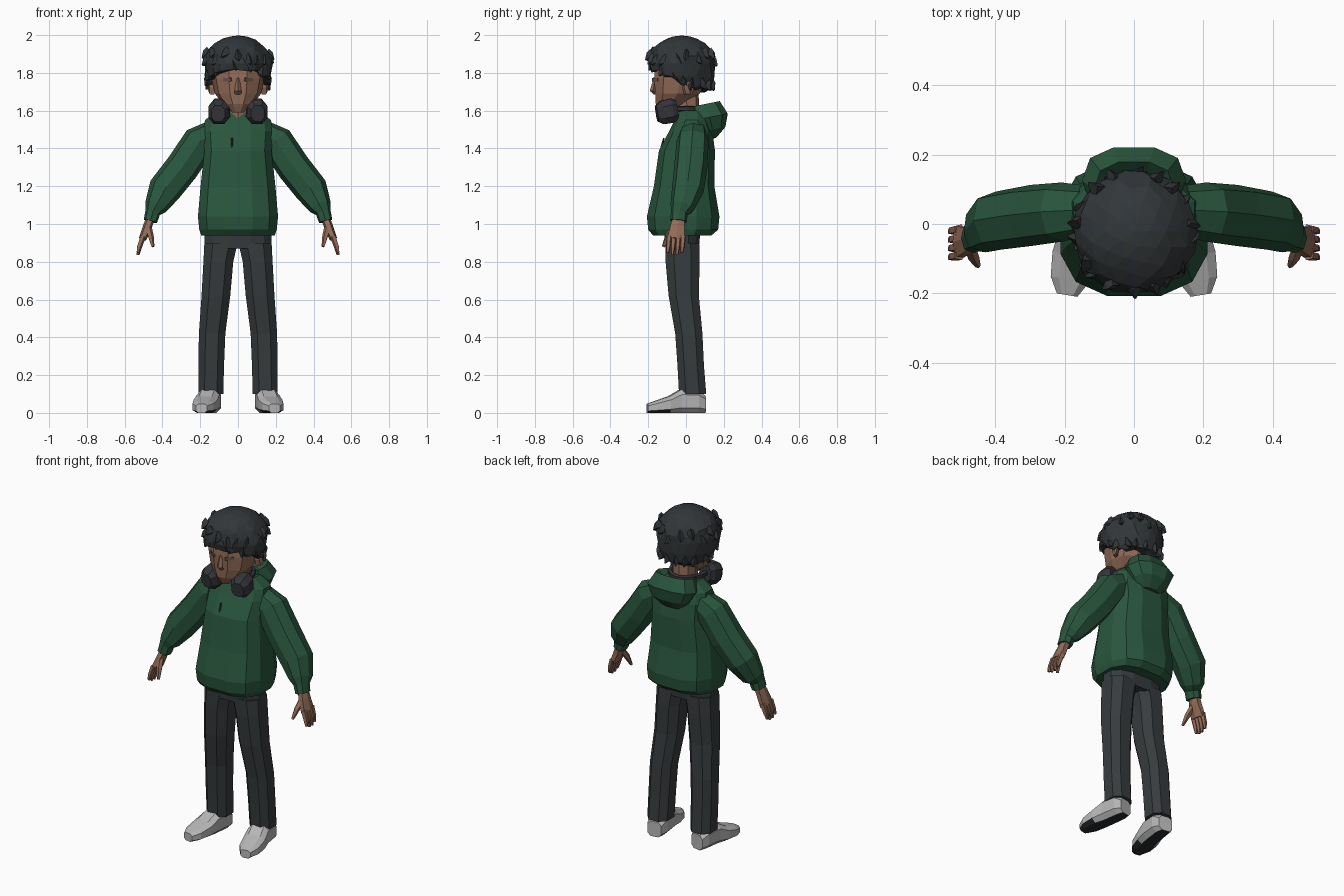
import bpy, bmesh, math, random
from mathutils import Vector

random.seed(4)
if "Cube" in bpy.data.objects:
    bpy.data.objects.remove(bpy.data.objects["Cube"])


def material(name, r, g, b):
    m = bpy.data.materials.new(name)
    m.use_nodes = True
    m.diffuse_color = (r, g, b, 1)
    node = m.node_tree.nodes["Principled BSDF"]
    node.inputs["Base Color"].default_value = (r, g, b, 1)
    node.inputs["Roughness"].default_value = 0.9
    return m


GREEN = material("hoodie_green", 0.022, 0.092, 0.046)
DARK = material("trouser_charcoal", 0.038, 0.044, 0.047)
HAIR = material("hair_charcoal", 0.032, 0.037, 0.040)
SKIN = material("skin_brown", 0.29, 0.15, 0.098)
SHOE = material("shoe_grey", 0.47, 0.47, 0.47)
SOLE = material("sole_black", 0.022, 0.025, 0.028)
PHONE = material("headphone_grey", 0.035, 0.036, 0.042)
LID = material("eyelid_taupe", 0.15, 0.10, 0.08)
Z = Vector((0, 0, 1))
Y = Vector((0, 1, 0))


def finish(bm, name, mats, rule=None):
    bmesh.ops.recalc_face_normals(bm, faces=bm.faces[:])
    if rule:
        for f in bm.faces:
            f.material_index = rule(f)
    me = bpy.data.meshes.new(name)
    bm.to_mesh(me)
    bm.free()
    for m in mats:
        me.materials.append(m)
    ob = bpy.data.objects.new(name, me)
    bpy.context.collection.objects.link(ob)
    return ob


def loft(bm, rings, n=10, power=0.8, axis=None, ref=Y, side=1, half=False):
    """Skin rings (x, y, z, radius_u, radius_v) strung along a path."""
    angles = [2 * math.pi * (i + 0.5 * half) / n for i in range(n)]
    bend = lambda v: math.copysign(abs(v) ** power, v) if abs(v) > 1e-6 else 0
    cs = [bend(math.cos(a)) for a in angles]
    sn = [bend(math.sin(a)) for a in angles]
    cmax, smax = max(map(abs, cs)), max(map(abs, sn))
    pts = [Vector(r[:3]) for r in rings]
    loops = []
    for i, r in enumerate(rings):
        t = axis or pts[min(i + 1, len(pts) - 1)] - pts[max(i - 1, 0)]
        t = Vector(t).normalized()
        u = ref.cross(t).normalized()
        v = t.cross(u)
        loop = []
        for c, s in zip(cs, sn):
            p = pts[i] + u * (r[3] * c / cmax) + v * (r[4] * s / smax)
            loop.append(bm.verts.new((p.x * side, p.y, p.z)))
        loops.append(loop)
    for a, b in zip(loops, loops[1:]):
        for i in range(n):
            j = (i + 1) % n
            bm.faces.new((a[i], a[j], b[j], b[i]))
    bm.faces.new(loops[0])
    bm.faces.new(loops[-1])


def part(name, rings, mats, rule=None, **kw):
    bm = bmesh.new()
    loft(bm, rings, **kw)
    return finish(bm, name, mats, rule)


# Hoodie body, with a bulge above the hem
part("hoodie_body", [
    (0, -0.02, 0.94, 0.195, 0.155), (0, -0.015, 0.97, 0.205, 0.185),
    (0, -0.015, 1.04, 0.212, 0.192), (0, -0.01, 1.2, 0.198, 0.16),
    (0, 0.005, 1.39, 0.178, 0.148), (0, 0.025, 1.49, 0.185, 0.115),
    (0, 0.03, 1.55, 0.175, 0.09), (0, 0.03, 1.6, 0.11, 0.075)],
    [GREEN], n=12, power=0.75, axis=Z, half=True)

# Folded hood with a sunken opening and dark underside
part("hood", [
    (0, 0.13, 1.45, 0.06, 0.03), (0, 0.14, 1.5, 0.115, 0.07),
    (0, 0.125, 1.565, 0.15, 0.098), (0, 0.1, 1.635, 0.115, 0.08),
    (0, 0.085, 1.59, 0.075, 0.045)],
    [GREEN, DARK], lambda f: int(f.normal.z < -0.85), n=10, axis=(0, -0.2, 1))
part("drawstring", [(-0.032, -0.136, 1.39, 0.006, 0.004),
                    (-0.032, -0.117, 1.455, 0.005, 0.004)], [SOLE], n=4)

# Trousers
part("trouser_seat", [(0, -0.02, 0.87, 0.178, 0.088), (0, -0.02, 1.0, 0.175, 0.1)],
     [DARK], n=12, axis=Z, half=True)

for side, label in ((1, "left"), (-1, "right")):
    part(label + "_trouser_leg", [
        (0.144, 0.035, 0.1, 0.066, 0.072), (0.142, 0.025, 0.25, 0.068, 0.07),
        (0.137, 0.015, 0.42, 0.07, 0.072), (0.117, -0.012, 0.62, 0.076, 0.08),
        (0.104, -0.018, 0.8, 0.079, 0.09), (0.09, -0.02, 0.9, 0.088, 0.09)],
        [DARK], n=8, axis=Z, side=side, half=True)

    # Shoe, turned slightly outward, with a dark sole
    part(label + "_shoe", [
        (0.143, 0.1, 0.045, 0.042, 0.045), (0.146, 0.06, 0.06, 0.058, 0.06),
        (0.158, -0.03, 0.062, 0.06, 0.062), (0.172, -0.09, 0.044, 0.064, 0.044),
        (0.185, -0.16, 0.032, 0.056, 0.032), (0.193, -0.205, 0.024, 0.03, 0.024)],
        [SHOE, SOLE], lambda f: int(f.normal.z < -0.8),
        n=8, power=0.65, axis=(0.05, -0.3, 0), ref=Z, side=side, half=True)

    # Baggy sleeve gathered at the cuff
    part(label + "_sleeve", [
        (0.13, 0.04, 1.475, 0.075, 0.07), (0.205, 0.035, 1.435, 0.09, 0.085),
        (0.295, 0.025, 1.3, 0.09, 0.088), (0.39, 0.01, 1.18, 0.088, 0.085),
        (0.437, -0.02, 1.09, 0.06, 0.065), (0.452, -0.035, 1.06, 0.04, 0.045),
        (0.464, -0.04, 1.015, 0.036, 0.044)],
        [GREEN], n=8, side=side)

    # Hand: palm, four fingers and a thumb
    bm = bmesh.new()
    loft(bm, [(0.46, -0.035, 1.04, 0.022, 0.03), (0.478, -0.045, 0.99, 0.024, 0.036),
              (0.505, -0.052, 0.92, 0.02, 0.046)], n=6, side=side)
    for k in range(4):
        y = -0.015 - 0.025 * k
        tip = 0.83 + 0.012 * abs(k - 1.5)
        loft(bm, [(0.503, y, 0.935, 0.016, 0.014), (0.522, y - 0.004, 0.88, 0.014, 0.012),
                  (0.53, y - 0.008, tip, 0.008, 0.007)], n=5, side=side)
    loft(bm, [(0.475, -0.06, 0.985, 0.018, 0.018), (0.462, -0.095, 0.935, 0.016, 0.016),
              (0.45, -0.12, 0.88, 0.008, 0.008)], n=5, side=side)
    finish(bm, label + "_hand", [SKIN])

    # Headphone cup resting on the collar
    part(label + "_headphone_cup", [
        (0.092, -0.05, 1.605, 0.042, 0.048), (0.096, -0.075, 1.6, 0.055, 0.064),
        (0.102, -0.125, 1.59, 0.055, 0.062), (0.105, -0.155, 1.585, 0.036, 0.042)],
        [PHONE], n=8, axis=(0.15, -1, -0.15), ref=Z, side=side, half=True)

    # Ear
    part(label + "_ear", [(0.125, 0.0, 1.72, 0.018, 0.034), (0.15, 0.012, 1.725, 0.022, 0.038),
                          (0.158, 0.015, 1.73, 0.01, 0.022)],
         [SKIN], n=6, axis=(1, 0, 0), ref=Z, side=side)

# Headphone band behind the neck
band = []
for k in range(9):
    a = math.pi * k / 8
    band.append((0.1 * math.cos(a), -0.05 + 0.14 * math.sin(a), 1.61, 0.014, 0.014))
part("headphone_band", band, [PHONE], n=5, ref=Z)

# Neck and head
part("neck", [(0, 0.01, 1.5, 0.065, 0.065), (0, 0, 1.72, 0.065, 0.065)], [SKIN], n=8)
head = part("head", [
    (0, -0.105, 1.59, 0.03, 0.035), (0, -0.08, 1.635, 0.08, 0.08),
    (0, -0.045, 1.69, 0.122, 0.118), (0, -0.03, 1.77, 0.14, 0.138),
    (0, -0.02, 1.88, 0.14, 0.14), (0, -0.02, 1.95, 0.08, 0.08)],
    [SKIN], n=10, power=0.9, axis=Z)
part("nose", [(0, -0.155, 1.685, 0.022, 0.014), (0, -0.174, 1.705, 0.018, 0.018),
              (0, -0.163, 1.775, 0.008, 0.008)], [SKIN], n=4, axis=Z)

# Closed eyes as thin plates laid on the face
bpy.context.view_layer.update()
for side, label in ((1, "left"), (-1, "right")):
    hit, loc, normal, _ = head.ray_cast((0.056 * side, -1, 1.765), Y)
    if hit:
        bm = bmesh.new()
        bmesh.ops.create_cube(bm, size=1)
        for v in bm.verts:
            v.co = Vector((v.co.x * 0.05, v.co.y * 0.018, v.co.z * 0.008))
        eye = finish(bm, label + "_eyelid", [LID])
        eye.location = loc
        eye.rotation_euler = normal.to_track_quat("Z", "Y").to_euler()


# Hair: a jagged cap, lower at the back, with tufts
def hairline(y):
    t = min(max((y + 0.19) / 0.24, 0), 1)
    return 1.825 - 0.115 * t


bm = bmesh.new()
bmesh.ops.create_icosphere(bm, subdivisions=3, radius=1)
for v in bm.verts:
    j = random.uniform(0.95, 1.05) if v.co.z < 0.75 else 1
    v.co = Vector((v.co.x * 0.178 * j, -0.022 + v.co.y * 0.178 * j,
                   1.85 + v.co.z * (0.148 if v.co.z > 0 else 0.26)))
    v.co.z = max(v.co.z, hairline(v.co.y) + random.uniform(-0.015, 0.015))


def tuft(angle, z, radius, length, drop):
    out = Vector((math.cos(angle), math.sin(angle), 0))
    root = Vector((0, -0.022, z)) + out * radius
    swirl = Vector((-out.y, out.x, 0)) * random.uniform(-0.5, 0.5)
    way = (out * 0.5 + swirl + Vector((0, 0, -drop))).normalized()
    mid, end = root + way * length * 0.5, root + way * length
    loft(bm, [(*root, 0.034, 0.022), (*mid, 0.028, 0.018), (*end, 0.003, 0.003)],
         n=4, ref=Vector((-out.y, out.x, 0.1)))


for k in range(18):
    a = 2 * math.pi * k / 18
    low = hairline(0.17 * math.sin(a))
    tuft(a, low + 0.045, 0.14, 0.06, 0.7)
    tuft(a + 0.17, 1.895 + random.uniform(-0.03, 0.02), 0.148, 0.055, 0.35)
finish(bm, "hair", [HAIR])
